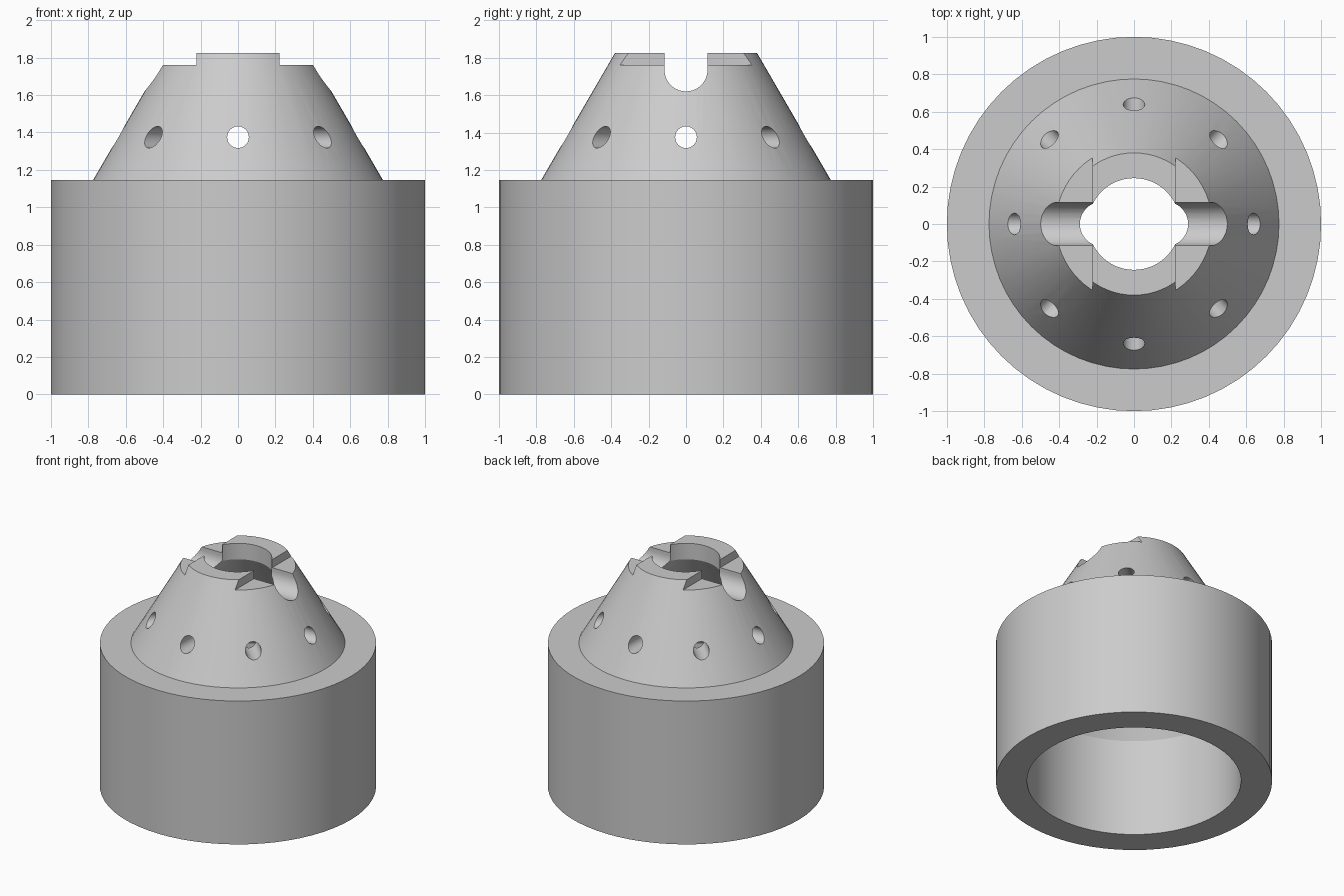
import bpy, bmesh, math
from mathutils import Matrix

if "Cube" in bpy.data.objects:
    bpy.data.objects.remove(bpy.data.objects["Cube"], do_unlink=True)

grey = bpy.data.materials.new("plain_grey")
grey.use_nodes = True
colour = (0.6, 0.6, 0.6, 1)
grey.diffuse_color = colour
grey.node_tree.nodes["Principled BSDF"].inputs["Base Color"].default_value = colour


def make(name, bm):
    bmesh.ops.recalc_face_normals(bm, faces=bm.faces)
    mesh = bpy.data.meshes.new(name)
    bm.to_mesh(mesh)
    bm.free()
    mesh.materials.append(grey)
    ob = bpy.data.objects.new(name, mesh)
    bpy.context.collection.objects.link(ob)
    return ob


def lathe(name, profile, sides=64):
    bm = bmesh.new()
    rings = []
    for r, z in profile:
        rings.append([bm.verts.new((r * math.cos(math.tau * i / sides),
                                    r * math.sin(math.tau * i / sides), z))
                      for i in range(sides)])
    for a, b in zip(rings, rings[1:] + rings[:1]):
        for i in range(sides):
            j = (i + 1) % sides
            bm.faces.new((a[i], a[j], b[j], b[i]))
    return make(name, bm)


def bar_along_x(name, outline, x0, x1, angle=0):
    """Prism with a (y, z) outline, turned about z."""
    bm = bmesh.new()
    ends = [[bm.verts.new((x, y, z)) for y, z in outline] for x in (x0, x1)]
    bm.faces.new(ends[0])
    bm.faces.new(ends[1])
    n = len(outline)
    for i in range(n):
        j = (i + 1) % n
        bm.faces.new((ends[0][i], ends[0][j], ends[1][j], ends[1][i]))
    bm.transform(Matrix.Rotation(angle, 4, 'Z'))
    return make(name, bm)


def arc(radius, z, start, end, steps):
    return [(radius * math.cos(start + (end - start) * i / steps),
             z + radius * math.sin(start + (end - start) * i / steps))
            for i in range(steps + 1)]


# Hollow body: skirt, tapered nose and matching tapered inside
body = lathe("nozzle_body", [
    (1, 0), (1, 1.145), (0.775, 1.145), (0.38, 1.825),
    (0.245, 1.825), (0.245, 1.697), (0.775, 0.78), (0.775, 0)])

cutters = []
# Round-bottomed slot across the tip
slot = [(0.115, 2)] + [(-y, z) for y, z in arc(0.115, 1.735, math.pi, math.tau, 24)] + [(-0.115, 2)]
cutters.append(bar_along_x("slot_cutter", slot, -0.9, 0.9))
# Lowered steps on both sides of the tip
step = [(-0.8, 1.76), (0.8, 1.76), (0.8, 2), (-0.8, 2)]
for x0, x1 in ((-0.9, -0.222), (0.222, 0.9)):
    cutters.append(bar_along_x("step_cutter", step, x0, x1))
# Eight vent holes around the nose
for k in range(8):
    ring = arc(0.058, 1.375, 0, math.tau, 24)[:-1]
    cutters.append(bar_along_x("vent_cutter", ring, 0.3, 1.1, k * math.pi / 4))

bpy.context.view_layer.objects.active = body
body.select_set(True)
for c in cutters:
    c.hide_render = True
    mod = body.modifiers.new("cut", 'BOOLEAN')
    mod.operation = 'DIFFERENCE'
    mod.solver = 'EXACT'
    mod.object = c
    bpy.ops.object.modifier_apply(modifier=mod.name)
    bpy.data.objects.remove(c, do_unlink=True)

bpy.ops.object.shade_smooth_by_angle(angle=math.radians(25))
